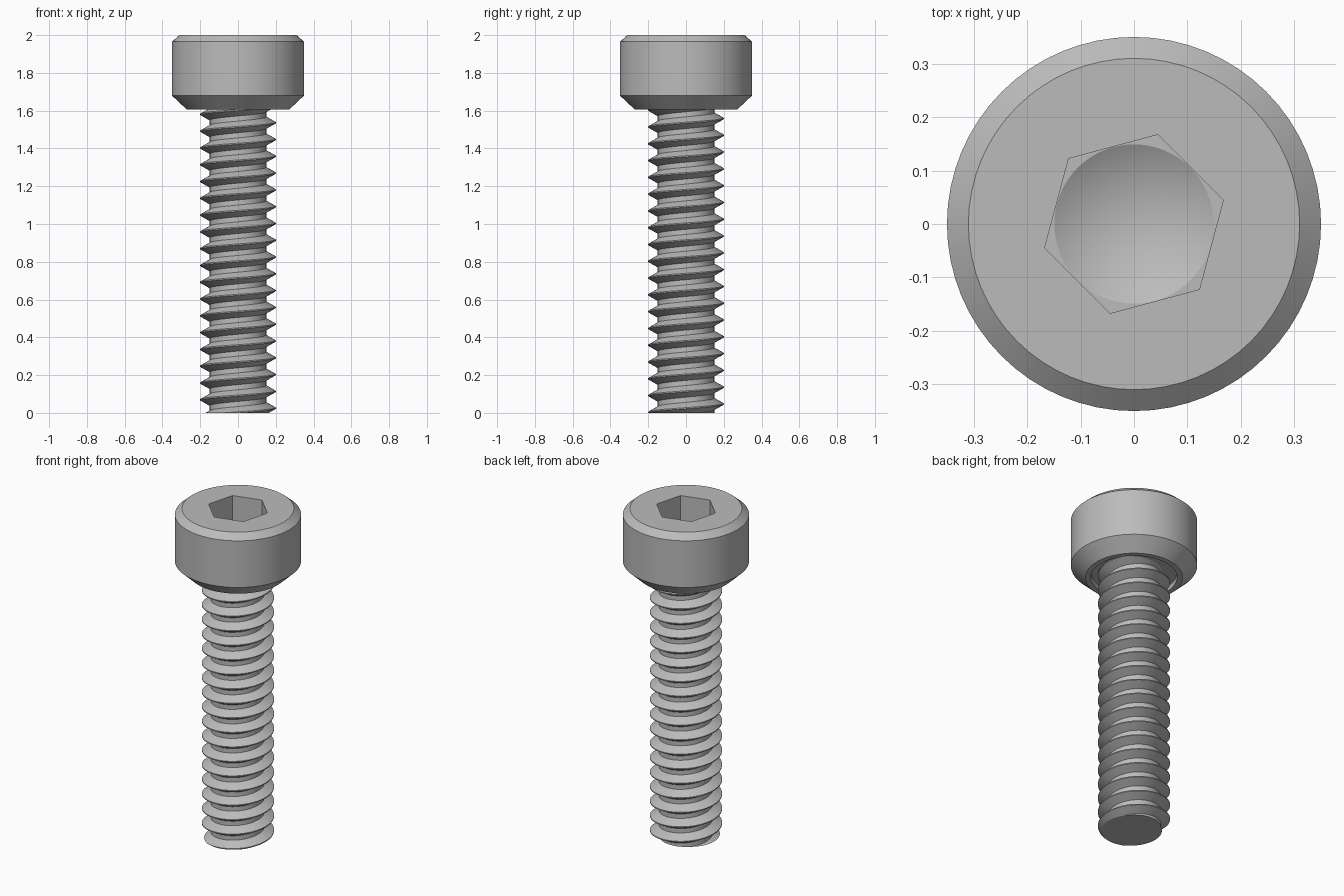
import bpy, bmesh, math
from mathutils import Vector

cube = bpy.data.objects.get("Cube")
if cube:
    bpy.data.objects.remove(cube, do_unlink=True)

steel = bpy.data.materials.new("grey_steel")
steel.use_nodes = True
GREY = (0.5, 0.5, 0.5, 1)
steel.diffuse_color = GREY
steel.node_tree.nodes["Principled BSDF"].inputs["Base Color"].default_value = GREY

SEGMENTS = 64


def finish(bm, name):
    bmesh.ops.recalc_face_normals(bm, faces=bm.faces)
    mesh = bpy.data.meshes.new(name)
    bm.to_mesh(mesh)
    bm.free()
    mesh.materials.append(steel)
    obj = bpy.data.objects.new(name, mesh)
    bpy.context.collection.objects.link(obj)
    bpy.ops.object.select_all(action='DESELECT')
    obj.select_set(True)
    bpy.context.view_layer.objects.active = obj
    bpy.ops.object.shade_smooth_by_angle(angle=math.radians(25))
    return obj


def ring(bm, radius, z, count=SEGMENTS, turn=0.0):
    angles = [turn + math.tau * i / count for i in range(count)]
    return [bm.verts.new((radius * math.cos(a), radius * math.sin(a), z)) for a in angles]


def bridge(bm, a, b):
    for i in range(len(a)):
        j = (i + 1) % len(a)
        bm.faces.new((a[i], a[j], b[j], b[i]))


def fill_between(bm, outer, inner):
    edges = []
    for loop in (outer, inner):
        for i, v in enumerate(loop):
            w = loop[(i + 1) % len(loop)]
            edges.append(bm.edges.get((v, w)) or bm.edges.new((v, w)))
    bmesh.ops.triangle_fill(bm, edges=edges, use_beauty=True, normal=Vector((0, 0, 1)))


# Cap head: underside recess, chamfers and side wall
bm = bmesh.new()
profile = [(0.15, 1.63), (0.235, 1.63), (0.24, 1.605), (0.27, 1.605),
           (0.35, 1.68), (0.35, 1.965), (0.31, 2.0)]
loops = [ring(bm, r, z) for r, z in profile]
for low, high in zip(loops, loops[1:]):
    bridge(bm, low, high)

# Hexagonal socket with a drilled cone at the bottom
TURN = math.radians(15)
hex_top = ring(bm, 0.173, 2.0, 6, TURN)
hex_floor = ring(bm, 0.173, 1.8, 6, TURN)
drill_rim = ring(bm, 0.149, 1.8)
fill_between(bm, loops[-1], hex_top)
bridge(bm, hex_top, hex_floor)
fill_between(bm, hex_floor, drill_rim)
tip = bm.verts.new((0, 0, 1.715))
for i, v in enumerate(drill_rim):
    bm.faces.new((v, drill_rim[(i + 1) % SEGMENTS], tip))
finish(bm, "cap_head")

# Threaded shank: right-handed helical ridge trimmed flat at both ends
PITCH = 1.6 / 18
STEPS = 48
TURNS = 21
CREST_Z = 0.025
ridge = [(0.15, -0.031), (0.2, -0.003), (0.2, 0.003), (0.15, 0.031)]

bm = bmesh.new()
rows = []
for i in range(STEPS * TURNS):
    a = math.tau * i / STEPS
    lift = CREST_Z + PITCH * (i / STEPS - 2)
    rows.append([bm.verts.new((r * math.cos(a), r * math.sin(a), lift + z)) for r, z in ridge])
for i in range(len(rows) - 1):
    here, ahead = list(rows[i]), list(rows[i + 1])
    if i + 1 + STEPS < len(rows):
        here.append(rows[i + STEPS][0])
        ahead.append(rows[i + 1 + STEPS][0])
    for k in range(len(here) - 1):
        bm.faces.new((here[k], ahead[k], ahead[k + 1], here[k + 1]))

for z, direction in ((0, -1), (1.635, 1)):
    cut = bmesh.ops.bisect_plane(bm, geom=bm.verts[:] + bm.edges[:] + bm.faces[:],
                                 plane_co=(0, 0, z), plane_no=(0, 0, direction),
                                 clear_outer=True)
    rim = [e for e in cut["geom_cut"] if isinstance(e, bmesh.types.BMEdge)]
    bmesh.ops.contextual_create(bm, geom=rim)
finish(bm, "threaded_shank")
